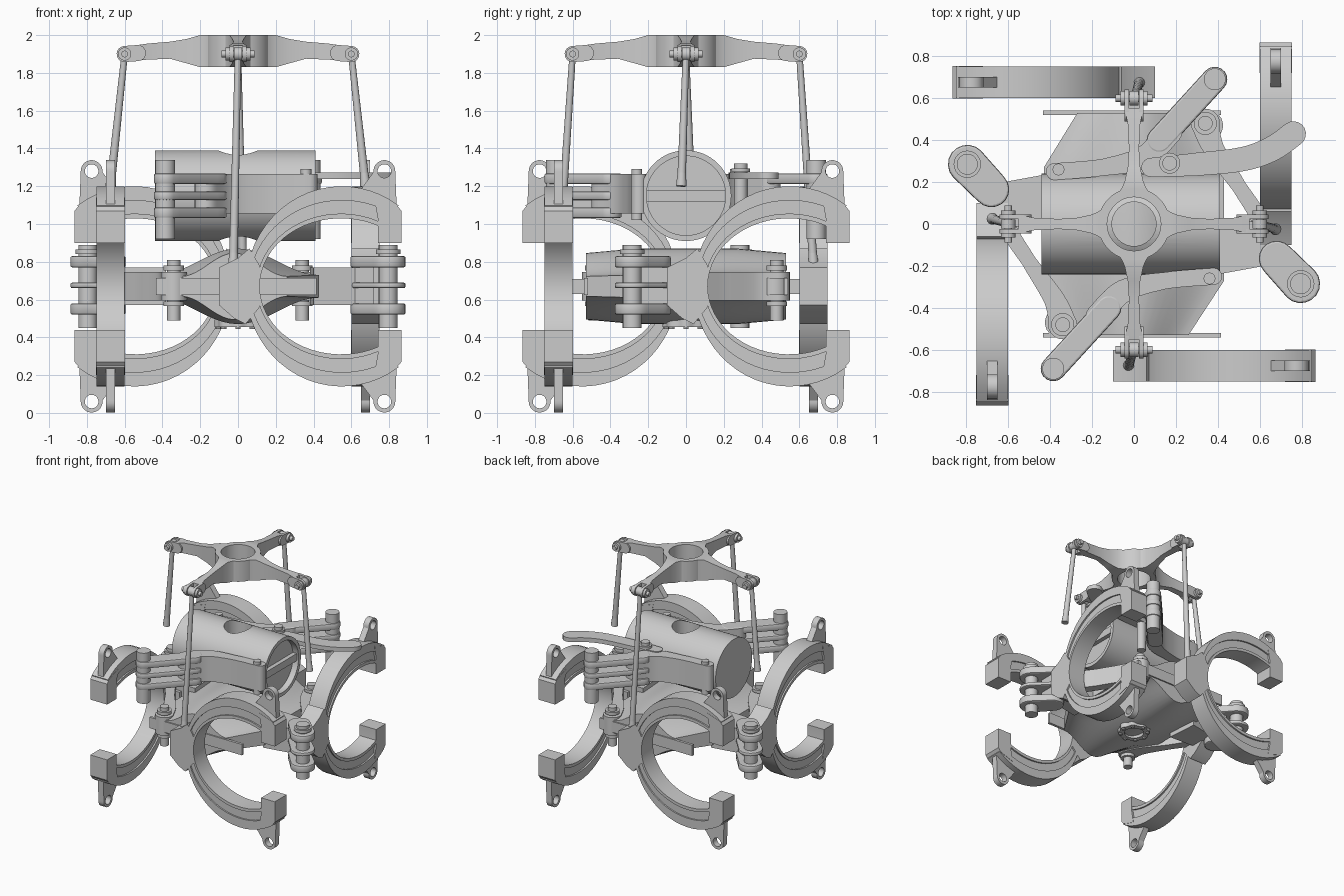
import bpy, bmesh
from math import pi, sin, cos, radians
from mathutils import Matrix, Vector

if "Cube" in bpy.data.objects:
    bpy.data.objects.remove(bpy.data.objects["Cube"])

T = Matrix.Translation
def RZ(k): return Matrix.Rotation(k * pi / 2, 4, 'Z')
RX = Matrix.Rotation(pi / 2, 4, 'X')
I = Matrix.Identity(4)

def finish(name, bm, m=I):
    bmesh.ops.recalc_face_normals(bm, faces=bm.faces)
    me = bpy.data.meshes.new(name)
    bm.to_mesh(me); bm.free()
    o = bpy.data.objects.new(name, me)
    bpy.context.collection.objects.link(o)
    o.matrix_world = m
    return o

def rod(name, a, b, r1, r2=None, m=I, n=24):
    a, b = Vector(a), Vector(b)
    d = b - a
    bm = bmesh.new()
    bmesh.ops.create_cone(bm, cap_ends=True, segments=n, radius1=r1, radius2=r1 if r2 is None else r2,
                          depth=d.length,
                          matrix=T((a + b) / 2) @ d.to_track_quat('Z', 'Y').to_matrix().to_4x4())
    return finish(name, bm, m)

def box(name, c, s, m=I):
    bm = bmesh.new()
    bmesh.ops.create_cube(bm, size=1, matrix=T(c) @ Matrix.Diagonal((*s, 1)))
    return finish(name, bm, m)

def loft(name, rings, m=I):
    bm = bmesh.new()
    vs = [[bm.verts.new(p) for p in r] for r in rings]
    n = len(vs[0])
    for a, b in zip(vs, vs[1:]):
        for i in range(n):
            bm.faces.new((a[i], a[(i + 1) % n], b[(i + 1) % n], b[i]))
    bm.faces.new(vs[0]); bm.faces.new(vs[-1])
    return finish(name, bm, m)

def plate(name, loops, thick, m=I, bevel=0.0):
    """Flat outlines (inner loops become holes) extruded along local z."""
    cu = bpy.data.curves.new(name, 'CURVE')
    cu.dimensions, cu.fill_mode = '2D', 'BOTH'
    cu.extrude = thick / 2 - bevel
    cu.bevel_depth, cu.bevel_resolution, cu.offset = bevel, 1, -bevel
    for l in loops:
        s = cu.splines.new('POLY')
        s.points.add(len(l) - 1)
        for p, q in zip(s.points, l):
            p.co = (q[0], q[1], 0, 1)
        s.use_cyclic_u = True
    tmp = bpy.data.objects.new(name + "_curve", cu)
    bpy.context.collection.objects.link(tmp)
    me = bpy.data.meshes.new_from_object(tmp.evaluated_get(bpy.context.evaluated_depsgraph_get()))
    bpy.data.objects.remove(tmp)
    o = bpy.data.objects.new(name, me)
    bpy.context.collection.objects.link(o)
    o.matrix_world = m
    return o

def circle(x, y, r, n=24, a0=0, a1=2 * pi):
    full = abs(a1 - a0 - 2 * pi) < 1e-6
    return [(x + r * cos(a0 + (a1 - a0) * i / (n if full else n - 1)),
             y + r * sin(a0 + (a1 - a0) * i / (n if full else n - 1))) for i in range(n)]

def ribbon(pts, widths):
    """Outline of a curved strip through pts with round ends."""
    P = [Vector(p) for p in pts]
    path = []
    for i in range(len(P) - 1):
        p0, p1, p2, p3 = P[max(i - 1, 0)], P[i], P[i + 1], P[min(i + 2, len(P) - 1)]
        for j in range(6):
            t = j / 6
            q = 0.5 * (2 * p1 + (p2 - p0) * t + (2 * p0 - 5 * p1 + 4 * p2 - p3) * t * t
                       + (3 * p1 - p0 - 3 * p2 + p3) * t ** 3)
            path.append((q, widths[i] + (widths[i + 1] - widths[i]) * t))
    path.append((P[-1], widths[-1]))
    L, R = [], []
    for i, (q, w) in enumerate(path):
        d = (path[min(i + 1, len(path) - 1)][0] - path[max(i - 1, 0)][0]).normalized()
        n = Vector((-d.y, d.x)) * w / 2
        L.append(q + n); R.append(q - n)
    def cap(c, start):
        v = start - c
        return [c + Matrix.Rotation(-pi * k / 9, 2) @ v for k in range(1, 9)]
    return L + cap(path[-1][0], L[-1]) + R[::-1] + cap(path[0][0], R[0])

# C-shaped claws, one on each side
def arc_band(cu, ri, ro, e):
    a = [radians(e + (360 - 2 * e) * i / 40) for i in range(41)]
    out = [(cu + ro[0] * cos(t), 0.67 + ro[1] * sin(t)) for t in a]
    inn = [(cu - 0.005 + ri[0] * cos(t), 0.67 + ri[1] * sin(t)) for t in a]
    return out + inn[::-1]

for k in range(4):
    M = RZ(k) @ T((0, -0.675, 0)) @ RX
    # rims around a shallow channel
    plate("claw_rim", [arc_band(0.55, (0.43, 0.36), (0.51, 0.53), 54),
                       arc_band(0.55, (0.447, 0.385), (0.49, 0.455), 57)], 0.15, M)
    plate("claw_web", [arc_band(0.55, (0.435, 0.37), (0.50, 0.50), 55)], 0.125, M)
    plate("claw_hub", [[(-0.1, 0.57), (-0.02, 0.50), (0.04, 0.47), (0.115, 0.56), (0.115, 0.78), (0.06, 0.87),
                        (0.0, 0.82), (-0.1, 0.77)]], 0.15, M)
    for s in (1, -1):
        z = lambda v: 0.67 + s * v
        plate("claw_tip", [[(0.74, z(0.23)), (0.865, z(0.23)), (0.865, z(0.40)), (0.84, z(0.43)),
                            (0.72, z(0.47)), (0.74, z(0.36))]], 0.155, M)
        ear = [(0.64, z(0.50)), (0.84, z(0.42))] + [(x, z(y)) for x, y in circle(0.775, 0.61, 0.058, 14, -0.1, pi + 0.1)]
        plate("claw_ear", [ear, circle(0.775, z(0.61), 0.036)], 0.05, M)
    # small tab toward the core
    box("claw_tab", (0, -0.56, 0.67), (0.08, 0.1, 0.08), RZ(k))

# Top spider: ring, four tapering arms, forks, bolts and hanging links
scallop = [(cos(a) * (0.122 + 0.006 * cos(8 * a)), sin(a) * (0.122 + 0.006 * cos(8 * a)))
           for a in [2 * pi * i / 96 for i in range(96)]]
plate("top_ring", [circle(0, 0, 0.172, 48), circle(0, 0, 0.128, 48)], 0.17, T((0, 0, 1.915)))
for k in range(4):
    M = RZ(k)
    st = [(0.135, 0.085, 1.83, 2.0), (0.165, 0.062, 1.83, 2.0), (0.20, 0.045, 1.83, 2.0), (0.27, 0.03, 1.85, 1.98), (0.36, 0.024, 1.875, 1.965),
          (0.48, 0.03, 1.87, 1.955), (0.55, 0.045, 1.865, 1.945)]
    loft("spider_arm", [[(r, -w, a), (r, w, a), (r, w, b), (r, -w, b)] for r, w, a, b in st], M)
    for s in (-1, 1):
        plate("spider_fork", [ribbon([(0.53, 1.905), (0.60, 1.90)], [0.085, 0.085])], 0.022,
              M @ T((0, s * 0.035, 0)) @ RX)
        rod("fork_bolt", (0.6, s * 0.045, 1.9), (0.6, s * 0.065, 1.9), 0.035, m=M, n=16)
    rod("fork_pin", (0.6, -0.088, 1.9), (0.6, 0.088, 1.9), 0.018, m=M, n=16)
    rod("link_eye", (0.6, -0.022, 1.9), (0.6, 0.022, 1.9), 0.035, m=M)
    end = Vector((0.675, -0.025, 1.2 if k % 2 == 0 else 0.78))
    top = Vector((0.6, 0, 1.9))
    rod("link_rod", top, end, 0.017, 0.023, m=M, n=16)
    rod("link_foot", end + (top - end).normalized() * 0.1, end, 0.02, 0.028, m=M, n=16)

# Upper drum along x, with recessed ends and a vertical bore
drum = rod("upper_drum", (-0.44, 0, 1.15), (0.41, 0, 1.15), 0.24, n=64)
cuts = [rod("cutter_bore", (0, 0, 0.8), (0, 0, 1.6), 0.105, n=40),
        rod("cutter_end", (0.36, 0, 1.15), (0.5, 0, 1.15), 0.21, n=48)]
for c in cuts:
    b = drum.modifiers.new("cut", 'BOOLEAN')
    b.operation, b.object, b.solver = 'DIFFERENCE', c, 'EXACT'
drum.data = bpy.data.meshes.new_from_object(
    drum.evaluated_get(bpy.context.evaluated_depsgraph_get()))
drum.modifiers.clear()
for c in cuts:
    bpy.data.objects.remove(c)
box("drum_crossbar", (0.37, 0, 1.15), (0.05, 0.42, 0.06))

# Lower core: bell-shaped section lofted along y
def section(y, xl, xr, s):
    ts = [-1 + i / 10 for i in range(21)]
    h = lambda t: (0.06 + 0.14 * cos(pi * t / 2) ** 2) * s
    x = lambda t: (xl + xr) / 2 + (xr - xl) / 2 * t
    return [(x(t), y, 0.67 + h(t)) for t in ts] + [(x(t), y, 0.67 - h(t)) for t in ts[::-1]]
loft("lower_core", [section(-0.53, -0.30, 0.26, 0.88), section(-0.27, -0.43, 0.43, 1),
                    section(0.27, -0.43, 0.43, 1), section(0.53, -0.27, 0.30, 0.88)])
for s in (-1, 1):
    box("core_end_plate", (-0.01, s * 0.53, 0.67), (0.85, 0.022, 0.09))

# Scalloped flange under the core
flower = [(0.98 * x, 0.98 * y) for x, y in scallop]
plate("bottom_flange", [flower, circle(0, 0, 0.075, 32)], 0.04, T((0, 0, 0.475)))
for i in range(8):
    x, y = 0.105 * cos(i * pi / 4), 0.105 * sin(i * pi / 4)
    rod("flange_bolt", (x, y, 0.445), (x, y, 0.47), 0.014, n=8)

# Arms that repeat on opposite sides
for k in (0, 2):
    M = RZ(k)
    # lower arm: curved strap, forked hinge and pin
    plate("lower_arm", [ribbon([(0.34, 0.48), (0.38, 0.36), (0.50, 0.18), (0.60, 0.02), (0.62, -0.1)],
                               [0.14, 0.10, 0.07, 0.08, 0.14])], 0.15, M @ T((0, 0, 0.67)))
    plate("lower_arm_root", [[(0.38, 0.02), (0.62, 0.01), (0.72, -0.09), (0.72, -0.25), (0.62, -0.20), (0.40, -0.24)]],
          0.20, M @ T((0, 0, 0.67)))
    for z, t in ((0.80, 0.06), (0.675, 0.03), (0.55, 0.06)):
        plate("hinge_leaf", [ribbon([(0.68, -0.165), (0.795, -0.285)], [0.17, 0.185])], t, M @ T((0, 0, z)), 0.01)
    rod("hinge_pin", (0.795, -0.285, 0.45), (0.795, -0.285, 0.89), 0.05, m=M)
    rod("hinge_cap", (0.795, -0.285, 0.84), (0.795, -0.285, 0.865), 0.065, m=M)
    rod("strap_bolt", (0.34, 0.48, 0.49), (0.34, 0.48, 0.81), 0.035, m=M)
    for z in (0.565, 0.755):
        rod("strap_washer", (0.34, 0.48, z), (0.34, 0.48, z + 0.025), 0.055, m=M)
    plate("strap_lug", [ribbon([(0.20, 0.36), (0.35, 0.47)], [0.2, 0.15])], 0.09, M @ T((0, 0, 0.67)))
    # upper arm: drum clamp leading to stacked fingers
    plate("drum_clamp", [ribbon([(0.38, -0.25), (0.15, -0.27), (-0.05, -0.32), (-0.17, -0.44)],
                                [0.08, 0.08, 0.11, 0.12])], 0.21, M @ T((0, 0, 1.16)))
    for z, t in ((1.24, 0.055), (1.15, 0.045), (1.06, 0.055)):
        plate("finger", [ribbon([(-0.12, -0.40), (-0.385, -0.69)], [0.12, 0.12])], t, M @ T((0, 0, z)), 0.01)
    rod("finger_pin", (-0.385, -0.69, 0.92), (-0.385, -0.69, 1.34), 0.052, m=M)
    rod("clamp_bolt", (0.36, -0.26, 1.02), (0.36, -0.26, 1.29), 0.028, m=M)

# Single curved lever at the back right
plate("curved_lever", [ribbon([(0.08, 0.27), (0.30, 0.285), (0.52, 0.31), (0.66, 0.36), (0.76, 0.43)],
                              [0.09, 0.11, 0.115, 0.12, 0.12])], 0.035, T((0, 0, 1.255)))
rod("lever_bolt", (0.17, 0.29, 1.0), (0.17, 0.29, 1.32), 0.035)
rod("lever_washer", (0.17, 0.29, 1.275), (0.17, 0.29, 1.295), 0.05)

# Smooth shading with crisp edges
bpy.ops.object.select_all(action='DESELECT')
for o in bpy.context.scene.objects:
    o.select_set(True)
    bpy.context.view_layer.objects.active = o
bpy.ops.object.shade_smooth_by_angle(angle=radians(30))
